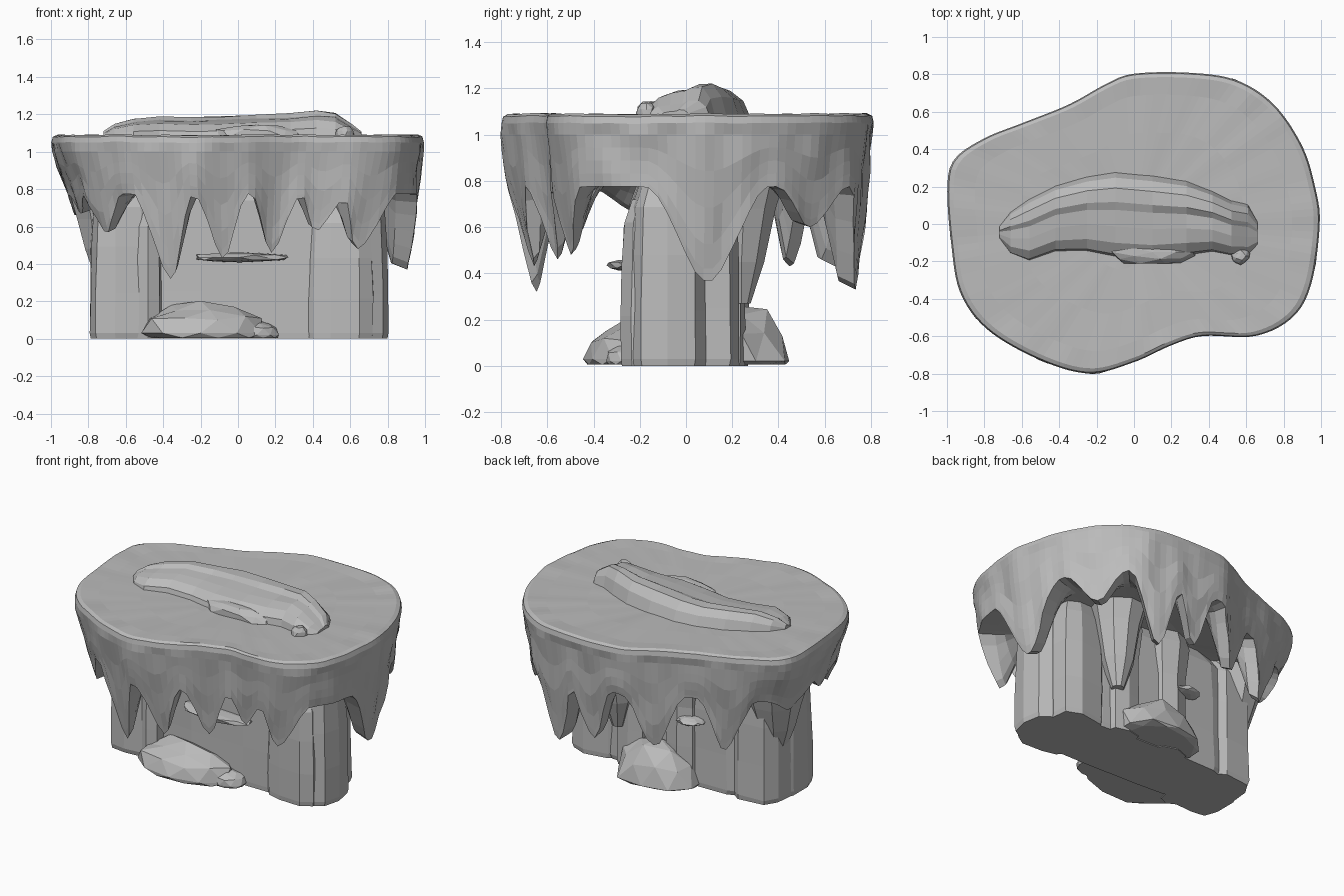
import bpy, bmesh, math, random
from mathutils import Vector, noise

random.seed(4)
if "Cube" in bpy.data.objects:
    bpy.data.objects.remove(bpy.data.objects["Cube"])

stone = bpy.data.materials.new("grey_stone")
stone.use_nodes = True
GREY = (0.5, 0.5, 0.5, 1)
stone.diffuse_color = GREY
stone.node_tree.nodes["Principled BSDF"].inputs["Base Color"].default_value = GREY


def finish(bm, name):
    bmesh.ops.recalc_face_normals(bm, faces=bm.faces)
    me = bpy.data.meshes.new(name)
    bm.to_mesh(me)
    bm.free()
    me.materials.append(stone)
    ob = bpy.data.objects.new(name, me)
    bpy.context.collection.objects.link(ob)
    return ob


def loft(name, rings):
    """Skin closed rings of equal length and cap both ends."""
    bm = bmesh.new()
    rows = [[bm.verts.new(p) for p in ring] for ring in rings]
    n = len(rows[0])
    for a, b in zip(rows, rows[1:]):
        for i in range(n):
            j = (i + 1) % n
            bm.faces.new((a[i], a[j], b[j], b[i]))
    for row in (rows[0], rows[-1]):
        hub = bm.verts.new(sum((v.co for v in row), Vector()) / n)
        for i in range(n):
            bm.faces.new((row[i], row[(i + 1) % n], hub))
    return finish(bm, name)


def resample(points, count):
    """Even points along a closed smooth curve."""
    dense = []
    n = len(points)
    for i in range(n):
        a, b, c, d = (Vector(points[(i + k) % n]) for k in (-1, 0, 1, 2))
        for s in range(12):
            t = s / 12
            dense.append(0.5 * (2 * b + (c - a) * t + (2 * a - 5 * b + 4 * c - d) * t * t
                                + (3 * b - a - 3 * c + d) * t ** 3))
    out, total = [], sum((p - dense[i - 1]).length for i, p in enumerate(dense))
    step, walked = total / count, 0
    for i, p in enumerate(dense):
        q = dense[(i + 1) % len(dense)]
        seg = (q - p).length
        while len(out) < count and len(out) * step <= walked + seg:
            out.append(p.lerp(q, (len(out) * step - walked) / seg))
        walked += seg
    return out


# Slab with dripping skirt
OUTLINE = [(0.995, 0), (0.97, 0.2), (0.9, 0.42), (0.75, 0.64), (0.55, 0.77), (0.3, 0.81),
           (0, 0.805), (-0.15, 0.75), (-0.35, 0.64), (-0.6, 0.54), (-0.8, 0.46), (-0.96, 0.35),
           (-1, 0.2), (-0.98, -0.1), (-0.93, -0.37), (-0.78, -0.57), (-0.5, -0.73),
           (-0.24, -0.8), (0, -0.74), (0.2, -0.65), (0.37, -0.6), (0.65, -0.6),
           (0.85, -0.5), (0.95, -0.32)]
# Drips: place on the rim, tip height, half width
DRIPS = [(-0.8, -0.55, 0.57, 0.17), (-0.42, -0.76, 0.32, 0.18), (-0.09, -0.78, 0.43, 0.16),
         (0.21, -0.65, 0.46, 0.15), (0.48, -0.6, 0.58, 0.14), (0.74, -0.57, 0.48, 0.17),
         (0.98, 0.1, 0.37, 0.28), (0.8, 0.58, 0.6, 0.2), (0.46, 0.79, 0.33, 0.19),
         (0.17, 0.81, 0.42, 0.16), (-0.24, 0.7, 0.43, 0.2), (-0.68, 0.51, 0.43, 0.2),
         (-0.99, 0.17, 0.66, 0.24), (-0.96, -0.25, 0.67, 0.22)]
rim = resample(OUTLINE, 140)


def drip_at(p):
    """Lower edge height and how far along a drip the point lies."""
    z, amount = 0.775, 0
    for x, y, tip, w in DRIPS:
        d = max(0, math.hypot(p.x - x, p.y - y) / w - 0.12) / 0.88
        if d < 1:
            k = 0.5 * (1 - d) ** 1.5 + 0.25 * (1 + math.cos(math.pi * d))
            z = min(z, 0.775 - (0.775 - tip) * k)
            amount = max(amount, k)
    return z, amount


def skirt_ring(f, scale):
    ring = []
    for p in rim:
        low, k = drip_at(p)
        z = 1.0 + (low - 1.0) * f
        bump = 0.022 * noise.noise(Vector((p.x * 7, p.y * 7, z * 6)))
        # the wall leans in more at the right-hand end and along the front
        tilt = 0.02 + 0.05 * min(1, max(0, -p.x - 0.5) * 3)
        lean = 0.05 + (0.09 * max(0, -p.y) if p.x > -0.6 else 0)
        s = scale + bump - f * (tilt + lean * k)
        ring.append((p.x * s, p.y * s, z))
    return ring


def top_ring(s, z):
    return [(p.x * s, p.y * s, z + 0.006 * noise.noise(Vector((p.x * s * 7, p.y * s * 7, 0))))
            for p in rim]


rings = [top_ring(0.3, 1.08), top_ring(0.6, 1.085), top_ring(0.85, 1.087), top_ring(0.965, 1.09),
         top_ring(0.99, 1.08), top_ring(0.998, 1.05)]
rings += [skirt_ring(f, 0.99) for f in (0, 0.25, 0.5, 0.75, 0.92, 1)]
# inner faces of the drips and the slab underside
for mix, s in ((0.93, 0.86), (0.45, 0.8), (0, 0.74)):
    ring = []
    for p in rim:
        low, k = drip_at(p)
        ring.append((p.x * (s - 0.03 * k), p.y * (s - 0.03 * k), 0.79 + (low - 0.785) * mix))
    rings.append(ring)
rings.append([(p.x * 0.4, p.y * 0.4, 0.82) for p in rim])
loft("dripping_slab", rings)


def pillar(name, x, y, rx, ry, top, sides=11, flare=1.0):
    """Faceted rock column with vertical grooves and a rounded top."""
    prof = [(0.0, 0.97), (0.03, 1.0), (0.3 * top, 0.99), (0.6 * top, 0.97),
            (0.86 * top, 0.9 * flare), (top, 0.66 * flare)]
    grooves = [random.uniform(0.9, 1.03) for _ in range(sides)]
    rings = []
    for z, s in prof:
        ring = []
        for i, g in enumerate(grooves):
            a = math.tau * i / sides
            r = s * g * random.uniform(0.98, 1.02)
            c, n = math.cos(a), math.sin(a)
            ring.append((x + rx * r * math.copysign(abs(c) ** 0.7, c),
                         y + ry * r * math.copysign(abs(n) ** 0.7, n), z))
        rings.append(ring)
    return loft(name, rings)


# Pedestal: recessed wall with columns at both ends
pillar("pedestal_wall", 0, -0.005, 0.72, 0.24, 0.86, 18, 1.08)
pillar("right_front_column", -0.61, -0.08, 0.2, 0.2, 0.82)
pillar("right_back_column", -0.6, 0.06, 0.2, 0.17, 0.85, 9)
pillar("right_inner_column", -0.48, -0.16, 0.08, 0.12, 0.7, 8)
pillar("left_front_column", 0.54, -0.13, 0.2, 0.16, 0.72)
pillar("left_end_column", 0.62, -0.08, 0.18, 0.18, 0.8)
pillar("left_back_column", 0.54, 0.08, 0.19, 0.15, 0.84, 9)
pillar("back_rib", -0.12, 0.15, 0.13, 0.12, 0.86, 8, 1.3)
pillar("back_rib_left", 0.25, 0.15, 0.12, 0.11, 0.86, 8, 1.3)


def hanging_cone(name, stops, sides=9):
    """Tapered drip; each stop is centre x, centre y, height, radius."""
    rings = []
    for x, y, z, r in stops:
        angles = [math.tau * i / sides for i in range(sides)]
        rings.append([(x + r * math.cos(a), y + r * math.sin(a), z) for a in angles])
    return loft(name, rings)


# Drips that run from the slab down the pedestal
hanging_cone("inner_back_drip", [(0.34, 0.26, 0.84, 0.18), (0.34, 0.25, 0.68, 0.14),
                                 (0.33, 0.24, 0.45, 0.1), (0.33, 0.24, 0.27, 0.04)])
hanging_cone("right_end_drip", [(-0.7, 0.07, 0.84, 0.23), (-0.7, 0.07, 0.64, 0.17),
                                (-0.7, 0.06, 0.48, 0.125), (-0.7, 0.06, 0.36, 0.08)])


def boulder(name, loc, size, floor=0.005, rough=0.12):
    bm = bmesh.new()
    bmesh.ops.create_icosphere(bm, subdivisions=2, radius=1)
    for v in bm.verts:
        v.co *= 1 + rough * random.uniform(-1, 1)
        v.co = Vector([loc[i] + v.co[i] * size[i] for i in range(3)])
        v.co.z = max(v.co.z, floor)
    return finish(bm, name)


# Rocks at the foot and a thin ledge on the wall
boulder("front_rock", (-0.2, -0.26, 0.03), (0.33, 0.18, 0.16))
boulder("front_rock_small", (0.1, -0.25, 0.02), (0.13, 0.1, 0.08))
boulder("back_rock", (0.02, 0.24, 0.02), (0.29, 0.21, 0.25))
boulder("front_ledge", (0.01, -0.24, 0.435), (0.25, 0.1, 0.025), 0.3)
boulder("back_ledge", (-0.2, 0.23, 0.44), (0.1, 0.08, 0.025), 0.3)

# Curved ridge on top: stops along x with front edge, back edge and crest height
STOPS = [(-0.72, -0.08, -0.01, 1.11), (-0.66, -0.16, 0.07, 1.15), (-0.56, -0.2, 0.14, 1.18),
         (-0.42, -0.15, 0.21, 1.19), (-0.25, -0.15, 0.26, 1.185), (-0.1, -0.18, 0.285, 1.19),
         (0.1, -0.19, 0.265, 1.2), (0.28, -0.17, 0.235, 1.21), (0.42, -0.15, 0.18, 1.225),
         (0.52, -0.17, 0.13, 1.21), (0.61, -0.17, 0.11, 1.15), (0.66, -0.12, 0.02, 1.11)]
# Cross-section: fraction from front to back, fraction of the crest height
SECTION = [(0, 0), (0.04, 0.4), (0.17, 0.68), (0.36, 0.78), (0.55, 0.84), (0.64, 0.98),
           (0.8, 0.97), (0.92, 0.65), (1, 0), (0.5, -0.1)]
loft("top_ridge", [[(x, a + (b - a) * u, 1.06 + (top - 1.06) * v * random.uniform(0.96, 1.03))
                    for u, v in SECTION] for x, a, b, top in STOPS])
boulder("top_ridge_lip", (0.1, -0.15, 1.08), (0.24, 0.07, 0.07), 1.06)
boulder("top_ridge_nub", (0.57, -0.17, 1.08), (0.05, 0.045, 0.06), 1.06)
